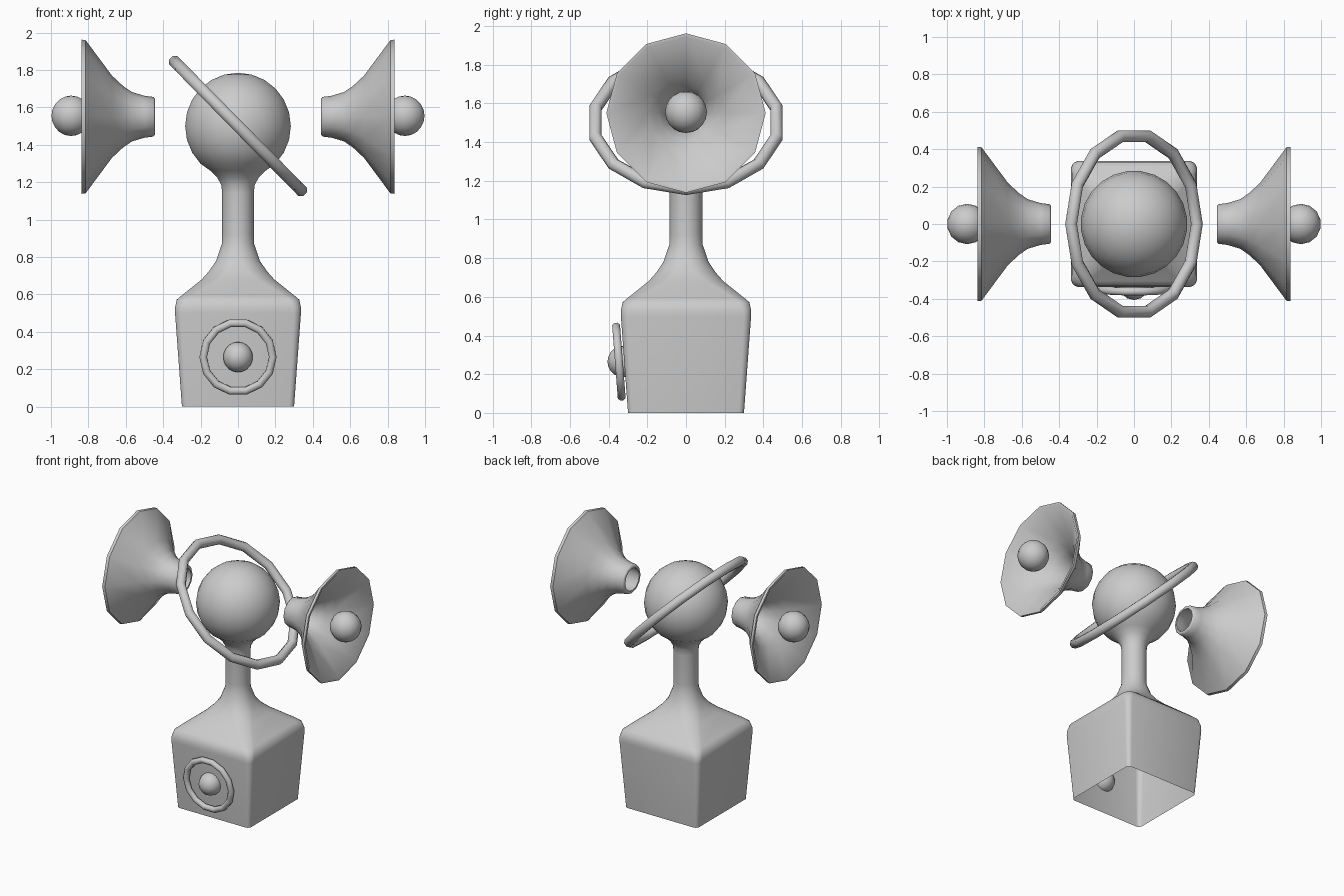
import bpy, bmesh
from math import radians, sin, cos, pi

if "Cube" in bpy.data.objects:
    bpy.data.objects.remove(bpy.data.objects["Cube"])


def make(name, bm, angle=40):
    bmesh.ops.recalc_face_normals(bm, faces=bm.faces)
    me = bpy.data.meshes.new(name)
    bm.to_mesh(me)
    bm.free()
    me.shade_smooth()
    me.set_sharp_from_angle(angle=radians(angle))
    ob = bpy.data.objects.new(name, me)
    bpy.context.collection.objects.link(ob)
    return ob


def loft(bm, rings, closed=False):
    loops = [[bm.verts.new(p) for p in r] for r in rings]
    pairs = list(zip(loops, loops[1:]))
    if closed:
        pairs.append((loops[-1], loops[0]))
    n = len(loops[0])
    for a, b in pairs:
        for i in range(n):
            j = (i + 1) % n
            bm.faces.new((a[i], a[j], b[j], b[i]))
    return loops


def section(hw, r, z):
    """Rounded square that becomes a 24-gon when r equals hw."""
    pts = []
    for k, (sx, sy) in enumerate([(1, 1), (-1, 1), (-1, -1), (1, -1)]):
        for i in range(6):
            a = radians(90 * k + 7.5 + 15 * i)
            pts.append((sx * (hw - r) + r * cos(a), sy * (hw - r) + r * sin(a), z))
    return pts


def ball(name, r, loc):
    bm = bmesh.new()
    bmesh.ops.create_uvsphere(bm, u_segments=14, v_segments=10, radius=r)
    ob = make(name, bm, 60)
    ob.location = loc
    return ob


def hoop(name, major, minor, loc, rot):
    bm = bmesh.new()
    rings = []
    for i in range(14):
        a = 2 * pi * i / 14
        rings.append([((major + minor * cos(t)) * cos(a), (major + minor * cos(t)) * sin(a), minor * sin(t))
                      for t in (2 * pi * (j + 0.5) / 8 for j in range(8))])
    loft(bm, rings, closed=True)
    ob = make(name, bm, 60)
    ob.location, ob.rotation_euler = loc, rot
    return ob


# Body, neck and head as one open-bottomed skin
rows = [(.30, .03, 0), (.337, .045, .50), (.337, .05, .53), (.328, .06, .572), (.305, .065, .592),
        (.195, .10, .68), (.155, .12, .725), (.118, .108, .78), (.087, .087, .87), (.085, .085, .92),
        (.085, .085, 1.14), (.09, .09, 1.185), (.112, .112, 1.225), (.15, .15, 1.262)]
R, CZ = .285, 1.50
for d in range(-45, 90, 15):
    rows.append((R * cos(radians(d)), R * cos(radians(d)), CZ + R * sin(radians(d))))
bm = bmesh.new()
loops = loft(bm, [section(*r) for r in rows])
top = bm.verts.new((0, 0, CZ + R))
for i in range(24):
    bm.faces.new((loops[-1][i], loops[-1][(i + 1) % 24], top))
make("body_and_head", bm, 60)

# Tilted hoop around the head
hoop("head_hoop", .48, .034, (0, 0, 1.5), (0, radians(45.5), 0))

# Round emblem-free speaker on the front
hoop("front_speaker_ring", .186, .022, (0, -.347, .265), (radians(94.4), 0, 0))
ball("front_speaker_knob", .081, (0, -.325, .265))

# Side horns with floating balls in their mouths
profile = [(.445, .098), (.452, .106), (.50, .112), (.567, .132), (.615, .165), (.674, .22), (.815, .41),
           (.836, .412), (.836, .395), (.682, .195), (.625, .142), (.572, .108), (.50, .09), (.445, .083)]
for side, s in (("left", -1), ("right", 1)):
    bm = bmesh.new()
    loft(bm, [[(s * x, r * sin(2 * pi * i / 12), 1.55 + r * cos(2 * pi * i / 12)) for i in range(12)]
              for x, r in profile], closed=True)
    make(side + "_horn", bm, 45)
    ball(side + "_horn_ball", .108, (s * .892, 0, 1.555))
